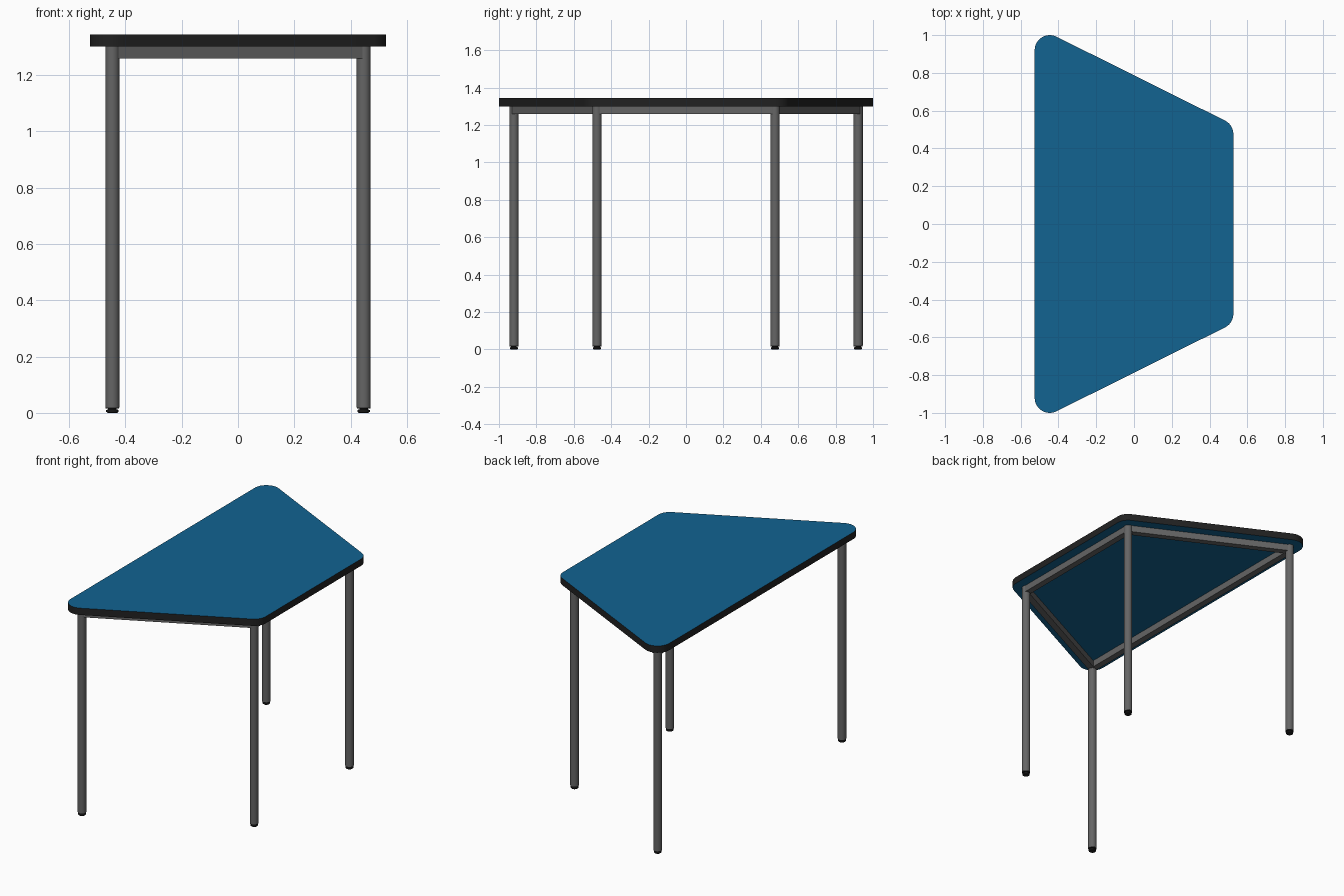
import bpy, bmesh
from math import pi, sin, cos, atan2
from mathutils import Vector

if "Cube" in bpy.data.objects:
    bpy.data.objects.remove(bpy.data.objects["Cube"])

TOP_Z, UNDER_Z, RAIL_Z = 1.343, 1.30, 1.258
CORNER_R, LEG_R, RAIL_W = 0.08, 0.025, 0.04
# leg positions, counter-clockwise; the top's rounded corners share these centres
LEGS = {"front_left": Vector((-0.446, -0.92)), "front_right": Vector((0.446, -0.476)),
        "back_right": Vector((0.446, 0.476)), "back_left": Vector((-0.446, 0.92))}


def material(name, r, g, b):
    m = bpy.data.materials.new(name)
    m.diffuse_color = (r, g, b, 1)
    m.use_nodes = True
    m.node_tree.nodes["Principled BSDF"].inputs["Base Color"].default_value = m.diffuse_color
    return m


BLUE = material("blue_laminate", 0.006, 0.125, 0.285)
BLACK = material("black_edge", 0.015, 0.015, 0.015)
STEEL = material("dark_steel", 0.13, 0.13, 0.13)


def finish(name, bm, *mats):
    bmesh.ops.recalc_face_normals(bm, faces=bm.faces)
    mesh = bpy.data.meshes.new(name)
    bm.to_mesh(mesh)
    bm.free()
    obj = bpy.data.objects.new(name, mesh)
    bpy.context.collection.objects.link(obj)
    for m in mats:
        mesh.materials.append(m)
    bpy.ops.object.select_all(action='DESELECT')
    obj.select_set(True)
    bpy.context.view_layer.objects.active = obj
    bpy.ops.object.shade_smooth_by_angle(angle=pi / 6)
    return obj


def lathe(name, profile, centre, mat, sides=32):
    bm = bmesh.new()
    rings = [[bm.verts.new((centre.x + r * cos(2 * pi * i / sides),
                            centre.y + r * sin(2 * pi * i / sides), z))
              for i in range(sides)] for r, z in profile]
    for a, b in zip(rings, rings[1:]):
        for i in range(sides):
            j = (i + 1) % sides
            bm.faces.new((a[i], a[j], b[j], b[i]))
    bm.faces.new(rings[0])
    bm.faces.new(rings[-1])
    return finish(name, bm, mat)


# tabletop: trapezoid with rounded corners, blue faces and black edge band
corners = list(LEGS.values())
outline = []
for k, c in enumerate(corners):
    d_in, d_out = c - corners[k - 1], corners[(k + 1) % 4] - c
    a0 = atan2(d_in.y, d_in.x) - pi / 2
    turn = (atan2(d_out.y, d_out.x) - pi / 2 - a0) % (2 * pi)
    for i in range(13):
        a = a0 + turn * i / 12
        outline.append(c + CORNER_R * Vector((cos(a), sin(a))))
bm = bmesh.new()
face = bm.faces.new([bm.verts.new((p.x, p.y, UNDER_Z)) for p in outline])
ext = bmesh.ops.extrude_face_region(bm, geom=[face], use_keep_orig=True)
bmesh.ops.translate(bm, vec=(0, 0, TOP_Z - UNDER_Z),
                    verts=[v for v in ext["geom"] if isinstance(v, bmesh.types.BMVert)])
bm.normal_update()
for f in bm.faces:
    f.material_index = 0 if abs(f.normal.z) > 0.5 else 1
finish("tabletop", bm, BLUE, BLACK)

# tube legs with small black glide feet
for side, c in LEGS.items():
    lathe(side + "_leg", [(LEG_R, 0.02), (LEG_R, UNDER_Z)], c, STEEL)
    lathe(side + "_foot", [(0.017, 0), (0.022, 0.004), (0.022, 0.010), (0.015, 0.013),
                           (0.015, 0.016), (0.024, 0.016), (0.024, 0.022)], c, BLACK)

# square rails joining neighbouring legs
for k, name in enumerate(["front_rail", "right_rail", "back_rail", "left_rail"]):
    a, b = corners[k], corners[(k + 1) % 4]
    d = (b - a).normalized()
    n = Vector((-d.y, d.x)) * RAIL_W / 2
    bm = bmesh.new()
    lo, hi = [[bm.verts.new((p.x, p.y, z)) for p in (a - n, b - n, b + n, a + n)]
              for z in (RAIL_Z, UNDER_Z)]
    bm.faces.new(lo)
    bm.faces.new(hi)
    for i in range(4):
        j = (i + 1) % 4
        bm.faces.new((lo[i], lo[j], hi[j], hi[i]))
    finish(name, bm, STEEL)
